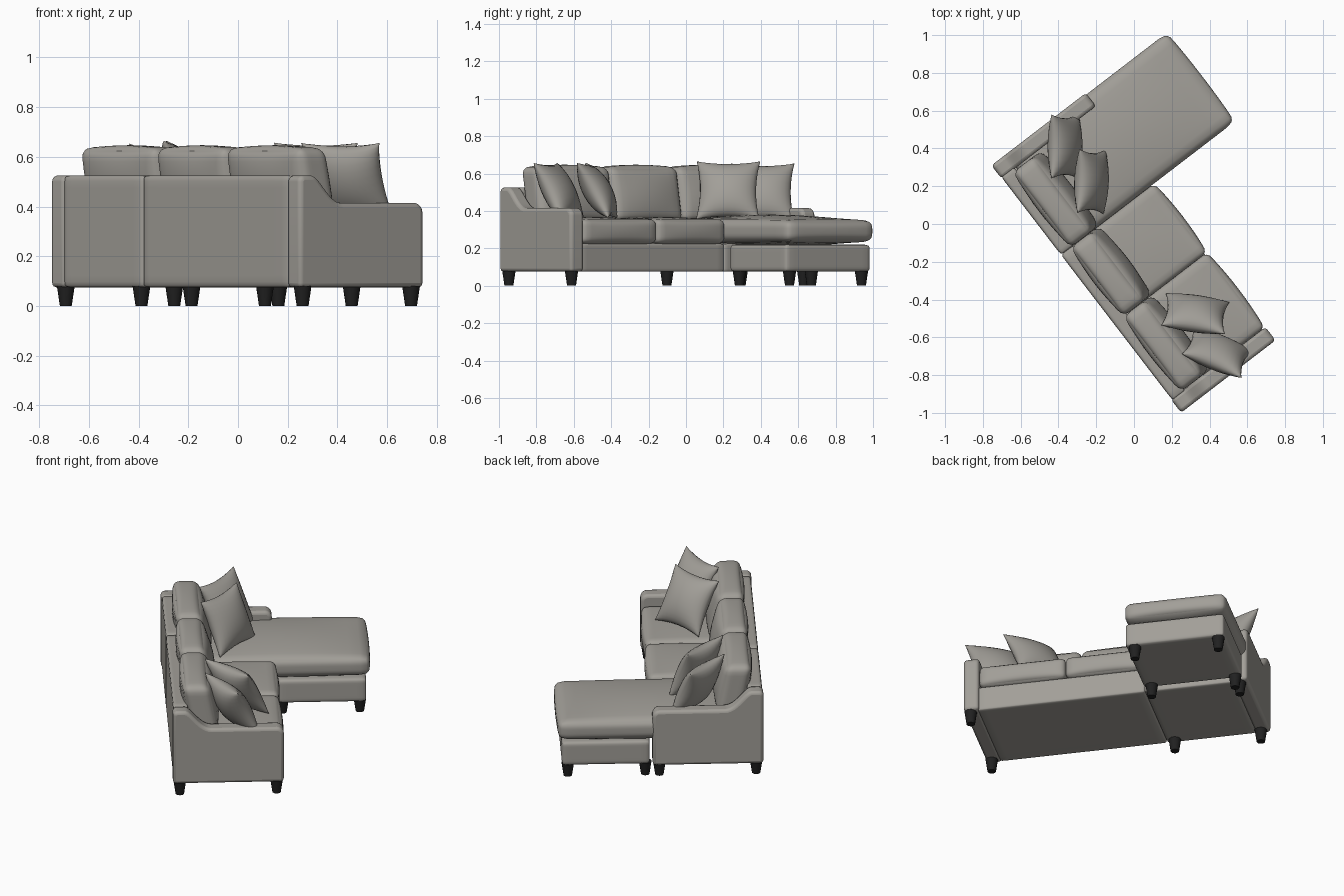
import bpy, bmesh, math
from mathutils import Vector

cube = bpy.data.objects.get("Cube")
if cube:
    bpy.data.objects.remove(cube)

ANGLE = math.radians(-52.5)      # sofa runs diagonally: local x along the back, y towards the seat front
CORNER = (-0.755, 0.31, 0)
LENGTH, DEPTH, ARM = 1.65, 0.63, 0.088
FLOOR, RAIL, SEAT = 0.075, 0.225, 0.355


def material(name, colour):
    m = bpy.data.materials.new(name)
    m.use_nodes = True
    m.diffuse_color = (*colour, 1)
    bsdf = m.node_tree.nodes["Principled BSDF"]
    bsdf.inputs["Base Color"].default_value = (*colour, 1)
    bsdf.inputs["Roughness"].default_value = 0.8
    return m


FABRIC = material("warm grey fabric", (0.36, 0.345, 0.315))
LEGS = material("black wood", (0.015, 0.015, 0.015))


def finish(name, bm, mat, loc=CORNER, rot=(0, 0, ANGLE), sharp=40):
    bmesh.ops.recalc_face_normals(bm, faces=bm.faces)
    mesh = bpy.data.meshes.new(name)
    bm.to_mesh(mesh)
    bm.free()
    mesh.materials.append(mat)
    ob = bpy.data.objects.new(name, mesh)
    bpy.context.collection.objects.link(ob)
    ob.location, ob.rotation_euler = loc, rot
    bpy.ops.object.select_all(action='DESELECT')
    ob.select_set(True)
    bpy.context.view_layer.objects.active = ob
    bpy.ops.object.shade_smooth_by_angle(angle=math.radians(sharp))
    return ob


def soft_box(name, x, y, z, r, crown=(0, 0, 0), lean=0):
    """Rounded box between limits, bulged along each axis by crown and sheared back by lean."""
    lo, hi = Vector((x[0], y[0], z[0])), Vector((x[1], y[1], z[1]))
    mid, half = (lo + hi) / 2, (hi - lo) / 2
    bm = bmesh.new()
    bmesh.ops.create_cube(bm, size=2)
    bmesh.ops.subdivide_edges(bm, edges=bm.edges, cuts=13, use_grid_fill=True)
    for v in bm.verts:
        n = Vector([math.sin(a * math.pi / 2) for a in v.co])
        p = Vector([a * h for a, h in zip(n, half)])
        core = Vector([max(r - h, min(h - r, a)) for a, h in zip(p, half)])
        if (p - core).length > 0:
            p = core + (p - core).normalized() * r
        for i in range(3):
            j, k = (i + 1) % 3, (i + 2) % 3
            p[i] += crown[i] * n[i] * (1 - n[j] ** 2) * (1 - n[k] ** 2)
        p.y -= lean * (p.z + half.z) / (2 * half.z)
        v.co = p + mid
    return finish(name, bm, FABRIC)


def arc(cy, cz, r, a0, a1, steps=6):
    return [(cy + r * math.cos(math.radians(a0 + (a1 - a0) * i / steps)),
             cz + r * math.sin(math.radians(a0 + (a1 - a0) * i / steps))) for i in range(steps + 1)]


def arm(name, x0):
    """Side panel with a scooped top, drawn in profile and extruded across its width."""
    top, low = 0.525, 0.415
    outline = [(0, FLOOR)] + arc(0.025, top - 0.025, 0.025, 180, 90)
    for i in range(11):                       # S-curve from back height to arm height
        f = i / 10
        outline.append((0.07 + 0.15 * f, low + (top - low) * (0.5 + 0.5 * math.cos(math.pi * f ** 0.8))))
    outline += arc(DEPTH - 0.04, low - 0.04, 0.04, 90, 0) + [(DEPTH, FLOOR)]
    bm = bmesh.new()
    face = bm.faces.new([bm.verts.new((x0, y, z)) for y, z in outline])
    side = bmesh.ops.extrude_face_region(bm, geom=[face])
    for v in side["geom"]:
        if isinstance(v, bmesh.types.BMVert):
            v.co.x += ARM
    ob = finish(name, bm, FABRIC)
    bev = ob.modifiers.new("soft edges", 'BEVEL')
    bev.width, bev.segments = 0.018, 3
    bev.limit_method, bev.angle_limit = 'ANGLE', math.radians(50)
    return ob


def pillow(name, loc, azimuth, lean, size=0.17, puff=0.075):
    """Square scatter pillow with pinched edges and pointed corners."""
    bm = bmesh.new()
    n = 14
    for sign in (-1, 1):
        rows = []
        for i in range(n + 1):
            u = math.sin((i / n - 0.5) * math.pi)
            row = []
            for j in range(n + 1):
                w = math.sin((j / n - 0.5) * math.pi)
                thick = puff * math.sqrt(max(0, (1 - u * u) * (1 - w * w)))
                row.append(bm.verts.new((sign * thick,
                                         size * u * (1 - 0.12 * (1 - w * w)),
                                         size * w * (1 - 0.12 * (1 - u * u)))))
            rows.append(row)
        for i in range(n):
            for j in range(n):
                bm.faces.new((rows[i][j], rows[i + 1][j], rows[i + 1][j + 1], rows[i][j + 1]))
    bmesh.ops.remove_doubles(bm, verts=bm.verts, dist=1e-5)
    finish(name, bm, FABRIC, loc, (0, -math.radians(lean), math.radians(azimuth)), 80)


# Frame: arms, back panels, seat rails and the footrest base
arm("left_arm", 0)
arm("right_arm", LENGTH - ARM)
inner, outer, joint, split = ARM, LENGTH - ARM, 0.6, 1.06
for tag, x in (("corner", (inner - 0.01, joint)), ("long", (joint, outer + 0.01))):
    soft_box(tag + "_back_panel", x, (0.004, 0.09), (FLOOR, 0.525), 0.018)
    soft_box(tag + "_seat_base", x, (0.03, 0.61), (FLOOR, RAIL), 0.012)
soft_box("chaise_base", (0.022, 0.595), (0.645, 1.145), (FLOOR, 0.22), 0.02)

# Seat cushions, with the chaise cushion running out over its base
soft_box("chaise_cushion", (0.008, joint), (0.1, 1.165), (0.235, 0.35), 0.042, (0, 0.008, 0.03))
soft_box("middle_seat_cushion", (joint, split), (0.1, 0.625), (RAIL, SEAT), 0.03, (0, 0.015, 0.012))
soft_box("end_seat_cushion", (split, outer), (0.1, 0.625), (RAIL, SEAT), 0.03, (0, 0.015, 0.012))

# Back cushions
for tag, x in (("corner", (inner + 0.01, joint)), ("middle", (joint, split)), ("end", (split, outer))):
    soft_box(tag + "_back_cushion", x, (0.115, 0.265), (SEAT - 0.01, 0.635), 0.04, (0, 0.03, 0.012), 0.055)

# Scatter pillows
pillow("corner_pillow", (-0.365, 0.41, 0.5), 0, 25)
pillow("chaise_pillow", (-0.225, 0.225, 0.51), -2, 24)
pillow("end_pillow", (0.325, -0.475, 0.51), 82, 30)
pillow("arm_pillow", (0.44, -0.68, 0.505), 68, 27)

# Tapered legs
main_legs = [(x, y) for x in (0.05, LENGTH - 0.035) for y in (0.04, 0.59)] + [(0.55, 0.04)]
chaise_legs = [(x, y) for x in (0.06, 0.545) for y in (0.67, 1.11)]
for i, (x, y) in enumerate(main_legs + chaise_legs):
    bm = bmesh.new()
    bmesh.ops.create_cone(bm, cap_ends=True, segments=16, radius1=0.024, radius2=0.036, depth=FLOOR + 0.005)
    bmesh.ops.translate(bm, verts=bm.verts, vec=(x, y, (FLOOR + 0.005) / 2))
    finish("leg_%d" % (i + 1), bm, LEGS)
